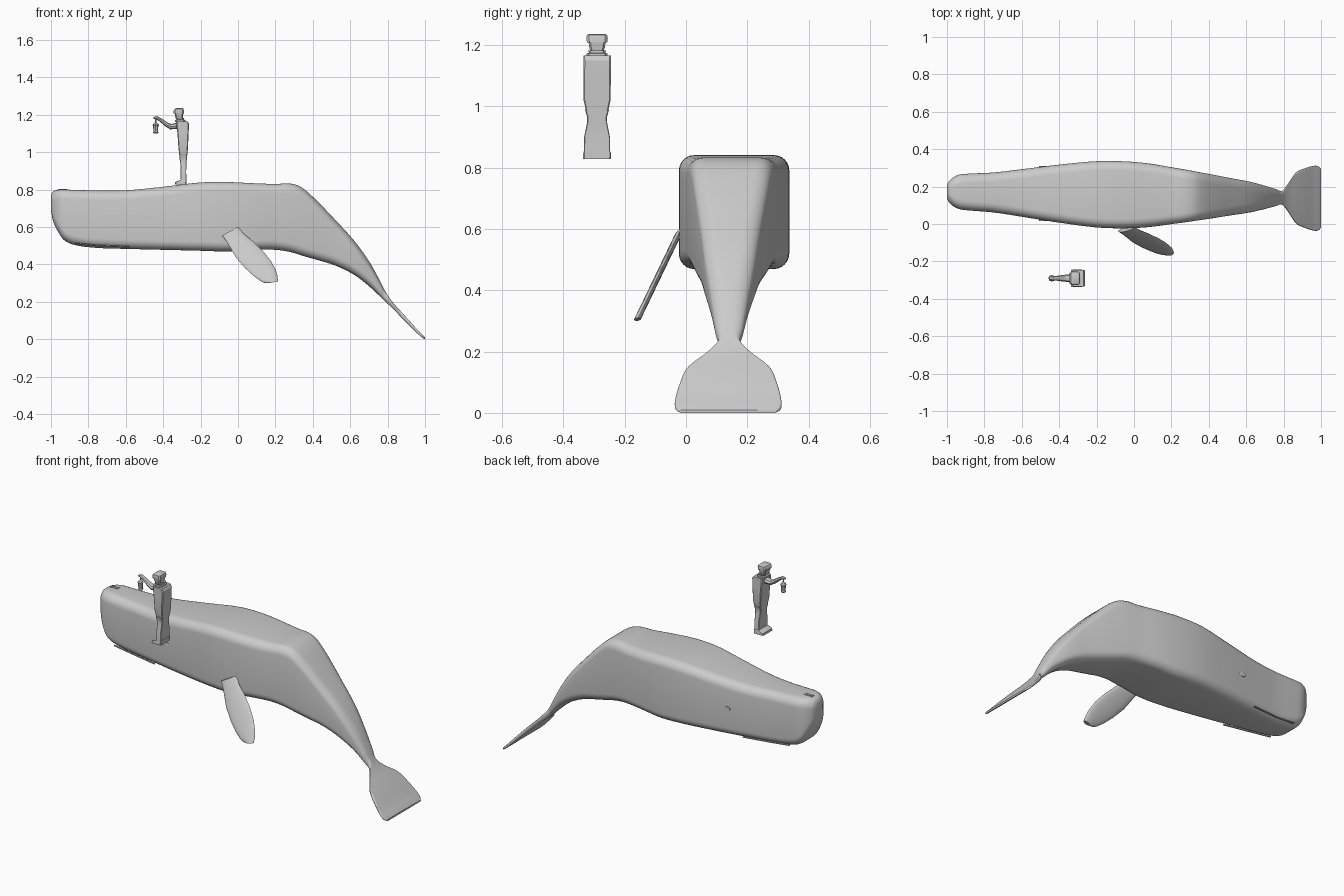
import bpy, bmesh, math
from mathutils import Vector

if "Cube" in bpy.data.objects:
    bpy.data.objects.remove(bpy.data.objects["Cube"])

grey = bpy.data.materials.new("light_grey")
grey.diffuse_color = (0.6, 0.6, 0.6, 1)
grey.use_nodes = True
grey.node_tree.nodes["Principled BSDF"].inputs["Base Color"].default_value = grey.diffuse_color


def loft(name, rings, smooth=None):
    """Skin a list of equal-length point rings and cap both ends."""
    bm = bmesh.new()
    vr = [[bm.verts.new(p) for p in r] for r in rings]
    n = len(vr[0])
    for a, b in zip(vr, vr[1:]):
        for i in range(n):
            bm.faces.new((a[i], a[(i + 1) % n], b[(i + 1) % n], b[i]))
    bm.faces.new(vr[0])
    bm.faces.new(vr[-1])
    bmesh.ops.recalc_face_normals(bm, faces=bm.faces)
    me = bpy.data.meshes.new(name)
    bm.to_mesh(me)
    bm.free()
    me.materials.append(grey)
    ob = bpy.data.objects.new(name, me)
    bpy.context.collection.objects.link(ob)
    if smooth:
        bpy.context.view_layer.objects.active = ob
        ob.select_set(True)
        bpy.ops.object.shade_smooth_by_angle(angle=math.radians(smooth))
        ob.select_set(False)
    return ob


def rounded_rect(w, h, r, seg=6):
    pts = []
    for k, (sx, sy) in enumerate([(1, 1), (-1, 1), (-1, -1), (1, -1)]):
        for i in range(seg + 1):
            a = math.pi / 2 * (k + i / seg)
            pts.append((sx * (w - r) + r * math.cos(a), sy * (h - r) + r * math.sin(a)))
    return pts


def spline(rows, steps):
    """Catmull-Rom through the rows, with uneven spacing along the first value."""
    def slope(i, k):
        a, b = rows[max(i - 1, 0)], rows[min(i + 1, len(rows) - 1)]
        return (b[k] - a[k]) / (b[0] - a[0])
    out = []
    for i in range(len(rows) - 1):
        p, q = rows[i], rows[i + 1]
        d = q[0] - p[0]
        for s in range(steps):
            t = s / steps
            row = [p[0] + d * t]
            for k in range(1, len(p)):
                row.append((2*t**3 - 3*t*t + 1) * p[k] + (t**3 - 2*t*t + t) * d * slope(i, k)
                           + (3*t*t - 2*t**3) * q[k] + (t**3 - t*t) * d * slope(i + 1, k))
            out.append(row)
    return out + [list(rows[-1])]


def mid_y(x):
    return 0.155 - 0.018 * x


# whale body with tail fluke: x, top, bottom, half width
stations = [
    (-1.0, .77, .69, .035), (-.99, .788, .635, .055), (-.965, .798, .58, .078),
    (-.93, .80, .53, .093), (-.87, .798, .503, .099), (-.75, .795, .488, .107),
    (-.6, .796, .483, .127), (-.4, .815, .478, .155), (-.2, .838, .473, .177),
    (-.05, .84, .469, .179), (.08, .834, .478, .170), (.2, .83, .478, .152),
    (.28, .832, .466, .140), (.34, .812, .448, .130), (.42, .742, .425, .117),
    (.52, .638, .394, .099), (.62, .528, .345, .082), (.7, .418, .284, .062),
    (.76, .31, .228, .045), (.79, .252, .198, .036), (.82, .207, .172, .070),
    (.865, .155, .125, .135), (.91, .106, .08, .158), (.96, .05, .03, .173),
    (.985, .025, .008, .172), (1.0, .010, 0.0, .158)]
rings = []
for x, zt, zb, hw in spline(stations, 4):
    h = (zt - zb) / 2
    r = min(.05, .8 * h, .8 * hw)
    rings.append([(x, mid_y(x) + u, (zt + zb) / 2 + v) for u, v in rounded_rect(hw, h, r)])
loft("whale_body", rings, 40)

# flipper: leading edge x, z then trailing edge x, z
edges = [(-.085, .555, .0, .60), (-.06, .52, .035, .56), (-.01, .435, .085, .52),
         (.04, .378, .135, .47), (.085, .337, .175, .42), (.125, .308, .202, .37),
         (.145, .30, .212, .335), (.17, .30, .213, .31)]
rings = []
for x0, z0, x1, z1 in edges:
    ring = []
    for i in range(16):
        a = 2 * math.pi * i / 16
        t = .5 - .5 * math.cos(a)
        x, z = x0 + (x1 - x0) * t, z0 + (z1 - z0) * t
        y = -.024 - (.585 - z) * .48 + .011 * math.sin(a)
        ring.append((x, y, z))
    rings.append(ring)
loft("flipper", rings, 50)


def box(name, c, size):
    x, y, z = c
    a, b, h = (s / 2 for s in size)
    loft(name, [[(x + sx * a, y + sy * b, z + s * h)
                 for sx, sy in ((-1, -1), (1, -1), (1, 1), (-1, 1))] for s in (-1, 1)])


# eyes, mouth lines and blowhole
for side, tag in ((-1, "right"), (1, "left")):
    ring = [[(-.485 + .022 * math.cos(a), mid_y(-.485) + side * d, .645 + .013 * math.sin(a))
             for a in (i * math.pi / 5 for i in range(10))] for d in (.139, .147)]
    loft(tag + "_eye", ring)
    mouth = []
    for x, z, hw in ((-.87, .513, .094), (-.75, .502, .102), (-.58, .495, .125)):
        y = mid_y(x) + side * hw
        mouth.append([(x, y - .004, z - .003), (x, y + .004, z - .003),
                      (x, y + .004, z + .003), (x, y - .004, z + .003)])
    loft(tag + "_mouth_line", mouth)
    box(tag + "_blowhole", (-.94, .182 + side * .008, .799), (.05, .005, .007))

# standing figure, stacked from horizontal slices: x0, x1, half width, z
FY = -.29


def slices(name, rows, corner=.3):
    out = []
    for x0, x1, w, z in rows:
        hx = (x1 - x0) / 2
        pts = rounded_rect(hx, w, corner * min(hx, w), 1)
        out.append([((x0 + x1) / 2 + u, FY + v, z) for u, v in pts])
    loft(name, out, 30)


slices("boots", [(-.338, -.275, .046, .828), (-.336, -.275, .046, .84),
                 (-.308, -.275, .044, .852)], .15)
slices("legs", [(-.306, -.276, .043, .85), (-.307, -.277, .042, .90),
                (-.309, -.275, .033, .945), (-.313, -.273, .032, .965), (-.314, -.272, .040, .99)], .15)
slices("torso", [(-.314, -.27, .036, .985), (-.318, -.268, .044, 1.02), (-.324, -.264, .045, 1.10),
                 (-.33, -.262, .045, 1.15), (-.326, -.27, .045, 1.165)], .15)
slices("collar", [(-.338, -.282, .034, 1.162), (-.338, -.282, .034, 1.172),
                  (-.33, -.288, .026, 1.174), (-.33, -.288, .03, 1.182)])
slices("head", [(-.332, -.296, .02, 1.178), (-.336, -.294, .025, 1.19), (-.338, -.292, .028, 1.21)])
slices("cap", [(-.344, -.289, .033, 1.208), (-.344, -.289, .035, 1.222),
               (-.338, -.292, .033, 1.232), (-.33, -.298, .026, 1.236)])

# raised arm: tapered square tube, x, z, radius
path = [(-.305, 1.15, .020), (-.33, 1.14, .017), (-.36, 1.136, .014), (-.385, 1.15, .012),
        (-.415, 1.173, .009), (-.435, 1.184, .009), (-.452, 1.183, .005)]
rings = []
for i, (x, z, r) in enumerate(path):
    a, b = path[max(i - 1, 0)], path[min(i + 1, len(path) - 1)]
    d = Vector((b[0] - a[0], 0, b[1] - a[1])).normalized()
    n = Vector((-d.z, 0, d.x))
    rings.append([Vector((x, FY, z)) + n * (r * math.cos(t)) + Vector((0, r * 1.4 * math.sin(t), 0))
                  for t in (k * math.pi / 4 for k in range(8))])
loft("arm", rings, 40)

# lantern: x centre, radius and height rows
rows = [(.012, 1.10), (.015, 1.105), (.012, 1.11), (.014, 1.14), (.018, 1.145),
        (.009, 1.156), (.004, 1.16), (.003, 1.18)]
loft("lantern", [[(-.44 + r * math.cos(t), FY + r * math.sin(t), z)
                  for t in (k * math.pi / 4 for k in range(8))] for r, z in rows])
